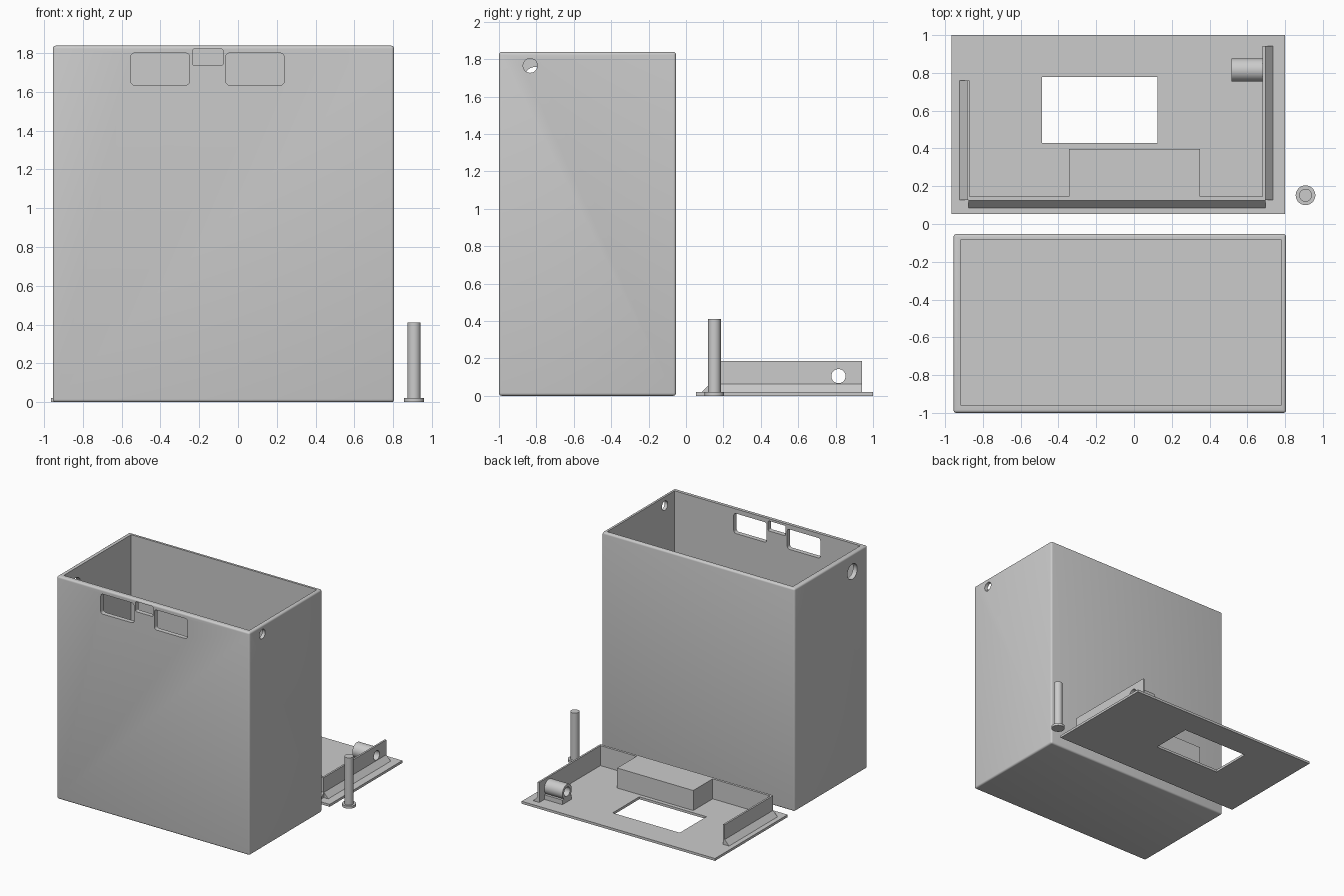
import bpy, bmesh, math
from mathutils import Vector, Matrix

if "Cube" in bpy.data.objects:
    bpy.data.objects.remove(bpy.data.objects["Cube"])

grey = bpy.data.materials.new("light_grey")
grey.diffuse_color = (0.6, 0.6, 0.6, 1)
grey.use_nodes = True
grey.node_tree.nodes["Principled BSDF"].inputs["Base Color"].default_value = grey.diffuse_color


def finish(name, bm):
    bmesh.ops.recalc_face_normals(bm, faces=bm.faces)
    me = bpy.data.meshes.new(name)
    bm.to_mesh(me)
    bm.free()
    me.materials.append(grey)
    ob = bpy.data.objects.new(name, me)
    bpy.context.collection.objects.link(ob)
    return ob


def box(name, lo, hi, bevel=0, axis=None):
    """Box between two corners; bevel all edges or only those along one axis."""
    bm = bmesh.new()
    bmesh.ops.create_cube(bm, size=1)
    lo, hi = Vector(lo), Vector(hi)
    for v in bm.verts:
        v.co = Vector([(lo[i] + hi[i]) / 2 + v.co[i] * (hi[i] - lo[i]) for i in range(3)])
    if bevel:
        edges = [e for e in bm.edges if axis is None or
                 abs((e.verts[0].co - e.verts[1].co)[axis]) > 1e-4]
        bmesh.ops.bevel(bm, geom=edges, offset=bevel, segments=4, profile=0.5, affect='EDGES')
    return finish(name, bm)


def cylinder(name, centre, r, length, axis='Z', sides=48):
    bm = bmesh.new()
    rot = Matrix.Rotation(math.pi / 2, 4, 'Y') if axis == 'X' else Matrix()
    bmesh.ops.create_cone(bm, cap_ends=True, segments=sides, radius1=r, radius2=r,
                          depth=length, matrix=Matrix.Translation(centre) @ rot)
    return finish(name, bm)


def rail(name, origin, out, along, length, thick):
    """Upright wall with a sloped foot on its outer side, swept along a line."""
    profile = [(0, 0.02), (0, 0.185), (thick, 0.185), (thick, 0.063), (thick + 0.04, 0.02)]
    o, out, along = Vector(origin), Vector(out), Vector(along)
    bm = bmesh.new()
    face = bm.faces.new([bm.verts.new(o + out * u + Vector((0, 0, z))) for u, z in profile])
    ext = bmesh.ops.extrude_face_region(bm, geom=[face])
    bmesh.ops.translate(bm, vec=along * length,
                        verts=[g for g in ext['geom'] if isinstance(g, bmesh.types.BMVert)])
    return finish(name, bm)


def select(ob):
    bpy.ops.object.select_all(action='DESELECT')
    ob.select_set(True)
    bpy.context.view_layer.objects.active = ob


def cut(ob, *cutters):
    select(ob)
    for c in cutters:
        m = ob.modifiers.new("cut", 'BOOLEAN')
        m.operation, m.solver, m.object = 'DIFFERENCE', 'EXACT', c
        bpy.ops.object.modifier_apply(modifier=m.name)
        bpy.data.objects.remove(c)


def smooth(ob):
    select(ob)
    bpy.ops.object.shade_smooth_by_angle(angle=math.radians(35))


# Open-topped case with rounded edges, port windows and side holes
case = box("case", (-0.955, -1, 0), (0.805, -0.053, 1.838), 0.015)
cut(case,
    box("cavity", (-0.917, -0.962, 0.036), (0.777, -0.083, 2)),
    box("left_port", (-0.553, -1.1, 1.635), (-0.25, -0.9, 1.8), 0.02, 1),
    box("middle_port", (-0.235, -1.1, 1.737), (-0.077, -0.9, 1.82), 0.008, 1),
    box("right_port", (-0.063, -1.1, 1.635), (0.238, -0.9, 1.8), 0.02, 1),
    cylinder("right_hole", (0.8, -0.833, 1.765), 0.038, 0.2, 'X'),
    cylinder("left_hole", (-0.95, -0.805, 1.695), 0.063, 0.2, 'X'))
smooth(case)

# Lid plate with a rectangular opening
lid = box("lid_plate", (-0.965, 0.053, 0), (0.8, 1, 0.02))
cut(lid, box("opening", (-0.488, 0.43, -0.1), (0.125, 0.778, 0.1)))

# Rails standing on the lid
rail("lid_front_rail", (-0.875, 0.145, 0), (0, -1, 0), (1, 0, 0), 1.57, 0.02)
rail("lid_left_rail", (-0.87, 0.127, 0), (-1, 0, 0), (0, 1, 0), 0.633, 0.015)
right_rail = rail("lid_right_rail", (0.68, 0.127, 0), (1, 0, 0), (0, 1, 0), 0.815, 0.015)

# Raised block behind the front rail
box("lid_block", (-0.345, 0.145, 0.02), (0.35, 0.398, 0.185))

# Sleeve for the pin, its foot, and the hole through the right rail
HOLE = (0.6, 0.815, 0.105)
sleeve = cylinder("pin_sleeve", (0.5975, 0.815, 0.105), 0.061, 0.165, 'X')
cut(sleeve, cylinder("sleeve_bore", HOLE, 0.038, 0.5, 'X'))
cut(right_rail, cylinder("rail_bore", HOLE, 0.038, 0.5, 'X'))
smooth(sleeve)
smooth(right_rail)
box("sleeve_foot", (0.515, 0.755, 0.02), (0.68, 0.875, 0.058))

# Loose pin with a flat head
smooth(cylinder("pin_head", (0.908, 0.152, 0.01), 0.052, 0.02))
smooth(cylinder("pin_shaft", (0.908, 0.152, 0.215), 0.034, 0.39))
